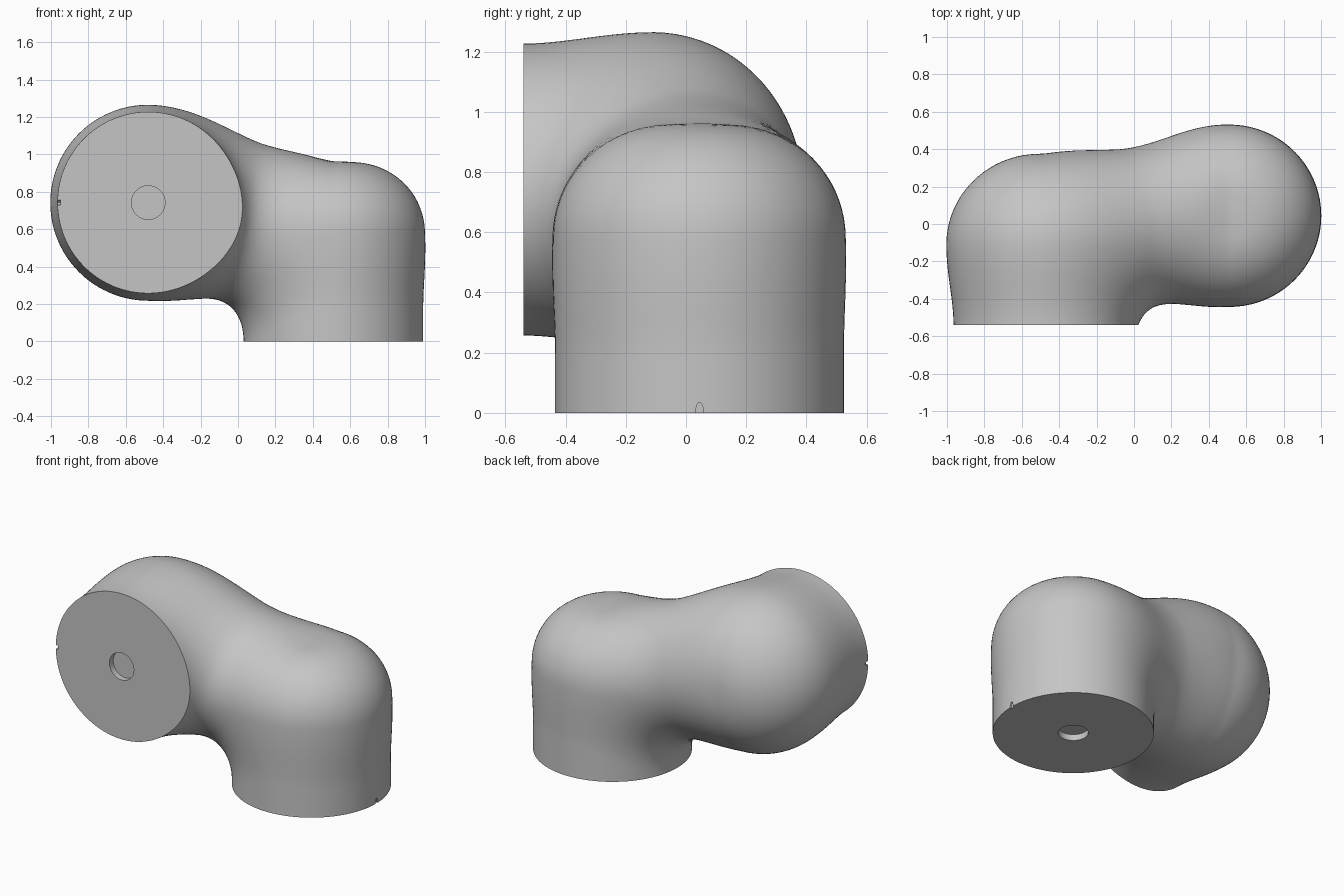
import bpy, bmesh, math
from mathutils import Vector, Matrix

if "Cube" in bpy.data.objects:
    bpy.data.objects.remove(bpy.data.objects["Cube"], do_unlink=True)

FRONT = -0.54                       # plane of the front opening
BLEND = 0.22                        # softness of the joins
LEG = Vector((0.51, 0.045, 0))      # axis of the upright socket
ARM = Vector((-0.48, 0, 0.742))     # axis of the front-facing socket


# Shape rules: two round-ended sockets and a tapering neck, softly blended
def round_end(radial, along, radius, top, corner):
    a, b = radial - radius + corner, along - top + corner
    return math.hypot(max(a, 0), max(b, 0)) + min(max(a, b), 0) - corner


def neck_at(t):
    centre = Vector((ARM.x + t * (LEG.x - ARM.x),
                     -0.1 + 0.19 * t - 0.05 * t * t,
                     0.74 - 0.094 * t - 0.146 * t * t))
    return centre, 0.45 + 0.05 * t - 0.14 * t * t


def soft_union(a, b):
    h = max(BLEND - abs(a - b), 0) / BLEND
    return min(a, b) - h * h * BLEND / 4


def shape(p):
    leg = round_end(math.hypot(p.x - LEG.x, p.y - LEG.y), p.z, 0.48, 0.94, 0.35)
    arm = round_end(math.hypot(p.x - ARM.x, p.z - ARM.z), p.y, 0.485, 0.31, 0.43)
    t = min(max((p.x - ARM.x) / (LEG.x - ARM.x), 0), 1)
    centre, radius = neck_at(t)
    d = p - centre
    neck = math.sqrt(d.x ** 2 + (1.04 * d.y) ** 2 + d.z ** 2) - radius
    return soft_union(soft_union(arm, neck), leg)


def settle(p):
    """Slide a point onto the blended surface."""
    e = 0.001
    for _ in range(3):
        f = shape(p)
        if abs(f) < 0.0002:
            break
        g = Vector([(shape(p + a) - f) / e for a in
                    (Vector((e, 0, 0)), Vector((0, e, 0)), Vector((0, 0, e)))])
        step = g * (f / max(g.length_squared, 0.1))
        if step.length > 0.1:
            step.length = 0.1
        p = p - step
    return p


def make_object(name, bm):
    mesh = bpy.data.meshes.new(name)
    bm.to_mesh(mesh)
    bm.free()
    obj = bpy.data.objects.new(name, mesh)
    bpy.context.collection.objects.link(obj)
    return obj


def cylinder(bm, centre, axis, radius, depth, segments=48):
    turn = Vector((0, 0, 1)).rotation_difference(Vector(axis)).to_matrix().to_4x4()
    return bmesh.ops.create_cone(
        bm, cap_ends=True, segments=segments, radius1=radius, radius2=radius,
        depth=depth, matrix=Matrix.Translation(centre) @ turn)["verts"]


def trim(bm, point, normal):
    bmesh.ops.bisect_plane(bm, geom=bm.verts[:] + bm.edges[:] + bm.faces[:],
                           dist=0.00001, plane_co=point, plane_no=normal,
                           clear_inner=True)


# Rough body, fused into one skin
bm = bmesh.new()
cylinder(bm, (LEG.x, LEG.y, 0.25), (0, 0, 1), 0.46, 1.0)
cylinder(bm, (ARM.x, -0.3, ARM.z), (0, 1, 0), 0.47, 0.9)
for i in range(7):
    centre, radius = neck_at(i / 6)
    bmesh.ops.create_uvsphere(bm, u_segments=32, v_segments=16, radius=radius,
                              matrix=Matrix.Translation(centre))
body = make_object("elbow_body", bm)
remesh = body.modifiers.new("fuse", "REMESH")
remesh.mode = "VOXEL"
remesh.voxel_size = 0.03

# Settle the skin on the blended shape, then trim and close both openings
bm = bmesh.new()
bm.from_object(body, bpy.context.evaluated_depsgraph_get())
body.modifiers.clear()
trim(bm, (0, 0, -0.12), (0, 0, 1))
trim(bm, (0, FRONT - 0.12, 0), (0, 1, 0))
for _ in range(4):
    for v in bm.verts:
        v.co = settle(v.co.copy())
    inner = [v for v in bm.verts if not v.is_boundary]
    bmesh.ops.smooth_vert(bm, verts=inner, factor=0.5,
                          use_axis_x=True, use_axis_y=True, use_axis_z=True)
for v in bm.verts:
    v.co = settle(v.co.copy())
trim(bm, (0, 0, 0), (0, 0, 1))
trim(bm, (0, FRONT, 0), (0, 1, 0))
rims = [e for e in bm.edges if e.is_boundary]
bmesh.ops.holes_fill(bm, edges=rims, sides=0)
bmesh.ops.recalc_face_normals(bm, faces=bm.faces[:])
bm.to_mesh(body.data)
bm.free()

# Shallow centre holes and small rim notches
bm = bmesh.new()
leg_mouth = Vector((LEG.x, LEG.y, 0))
arm_mouth = Vector((ARM.x, FRONT, ARM.z))
cylinder(bm, leg_mouth, (0, 0, 1), 0.09, 0.08)
cylinder(bm, arm_mouth, (0, 1, 0), 0.09, 0.08)
for mouth, side, stretch in ((leg_mouth, 1, (1, 1, 2.7)), (arm_mouth, -1, (1, 2.7, 1))):
    spot = mouth + Vector((side * 0.49, 0, 0))
    notch = cylinder(bm, spot, (1, 0, 0), 0.013, 0.04, 16)
    bmesh.ops.scale(bm, vec=stretch, verts=notch, space=Matrix.Translation(-spot))
cutter = make_object("hole_cutter", bm)
cutter.hide_render = True
cut = body.modifiers.new("holes", "BOOLEAN")
cut.operation = "DIFFERENCE"
cut.solver = "EXACT"
cut.object = cutter

bpy.ops.object.select_all(action="DESELECT")
body.select_set(True)
bpy.context.view_layer.objects.active = body
bpy.ops.object.modifier_apply(modifier=cut.name)
bpy.data.objects.remove(cutter, do_unlink=True)

# Plain grey finish
grey = bpy.data.materials.new("plain_grey")
grey.use_nodes = True
colour = (0.56, 0.56, 0.56, 1)
grey.diffuse_color = colour
grey.node_tree.nodes["Principled BSDF"].inputs["Base Color"].default_value = colour
body.data.materials.clear()
body.data.materials.append(grey)
bpy.ops.object.shade_smooth_by_angle(angle=math.radians(40))
